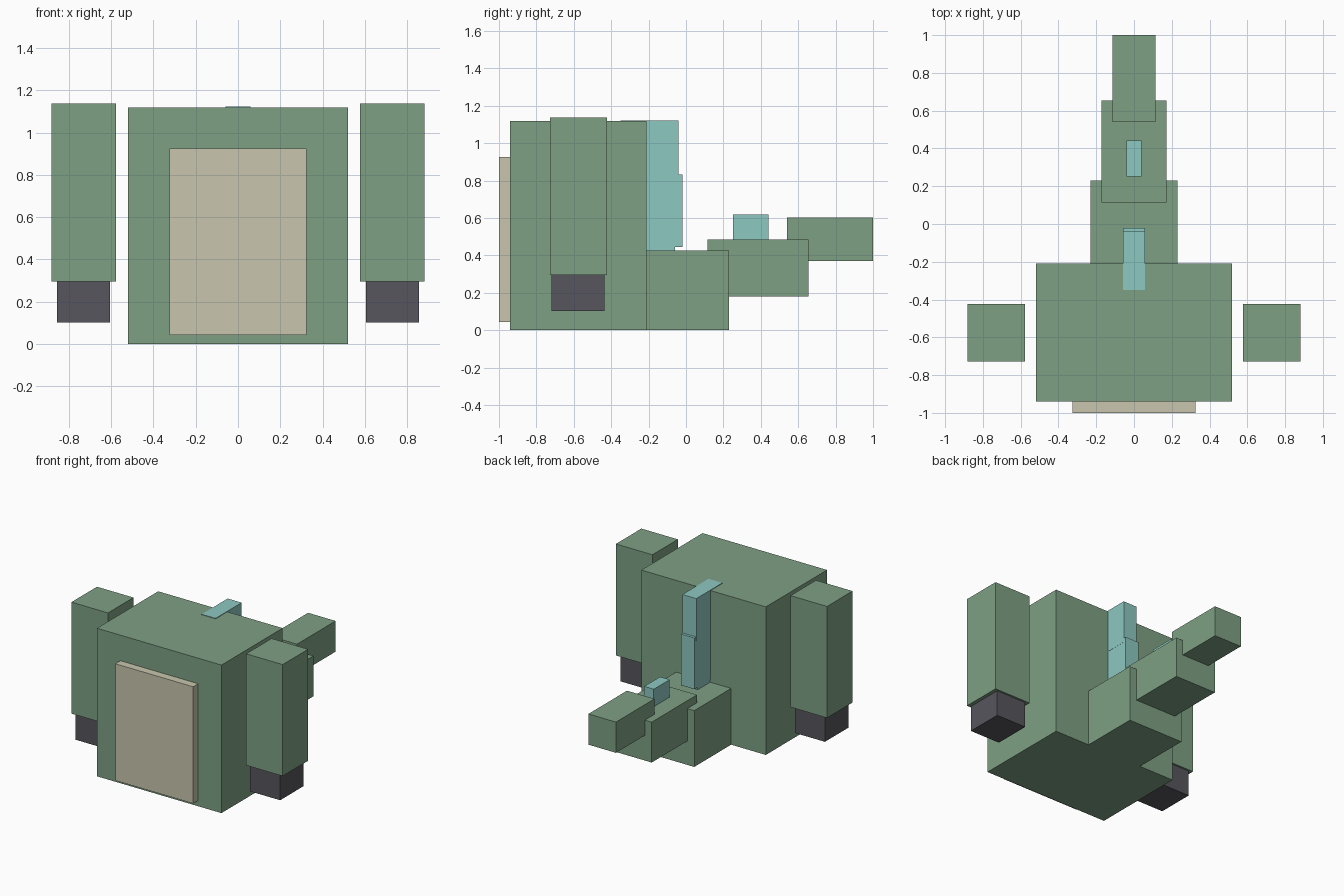
import bpy

if "Cube" in bpy.data.objects:
    bpy.data.objects.remove(bpy.data.objects["Cube"])


def material(name, rgb):
    """Flat colour given as 0-255 display values, stored as linear."""
    def lin(c):
        c /= 255
        return c / 12.92 if c <= 0.04045 else ((c + 0.055) / 1.055) ** 2.4
    m = bpy.data.materials.new(name)
    m.diffuse_color = (*[lin(c) for c in rgb], 1)
    m.use_nodes = True
    m.node_tree.nodes["Principled BSDF"].inputs["Base Color"].default_value = m.diffuse_color
    return m


green = material("sage_green", (126, 160, 132))
beige = material("belly_beige", (200, 198, 173))
teal = material("spine_teal", (141, 200, 193))
dark = material("hand_charcoal", (87, 86, 93))


def box(name, mat, x, y, z):
    """Box from its extents along each axis."""
    ext = (x, y, z)
    bpy.ops.mesh.primitive_cube_add(size=1, location=[(a + b) / 2 for a, b in ext])
    ob = bpy.context.object
    ob.name = name
    ob.scale = [b - a for a, b in ext]
    bpy.ops.object.transform_apply(location=False, rotation=False, scale=True)
    ob.data.materials.append(mat)
    return ob


# Torso and raised belly plate
box("body", green, (-0.52, 0.52), (-0.94, -0.21), (0, 1.118))
box("belly", beige, (-0.325, 0.325), (-1, -0.935), (0.043, 0.925))

# Arms with hands, on both sides
for side, s in (("left", -1), ("right", 1)):
    def span(a, b):
        return tuple(sorted((s * a, s * b)))
    box(side + "_arm", green, span(0.577, 0.882), (-0.727, -0.423), (0.295, 1.137))
    box(side + "_hand", dark, span(0.605, 0.855), (-0.718, -0.437), (0.102, 0.3))

# Three tail segments stepping upward toward the tip
box("tail_base", green, (-0.23, 0.23), (-0.25, 0.23), (0, 0.425))
box("tail_middle", green, (-0.172, 0.172), (0.115, 0.655), (0.18, 0.485))
box("tail_tip", green, (-0.115, 0.115), (0.54, 1), (0.37, 0.602))

# Spines along the back and tail
box("back_spine_upper", teal, (-0.058, 0.058), (-0.35, -0.04), (0.8, 1.122))
box("back_spine_lower", teal, (-0.057, 0.057), (-0.3, -0.02), (0.445, 0.832))
box("back_spine_foot", teal, (-0.055, 0.055), (-0.3, -0.06), (0.41, 0.46))
box("tail_spine", teal, (-0.04, 0.04), (0.252, 0.442), (0.42, 0.617))
